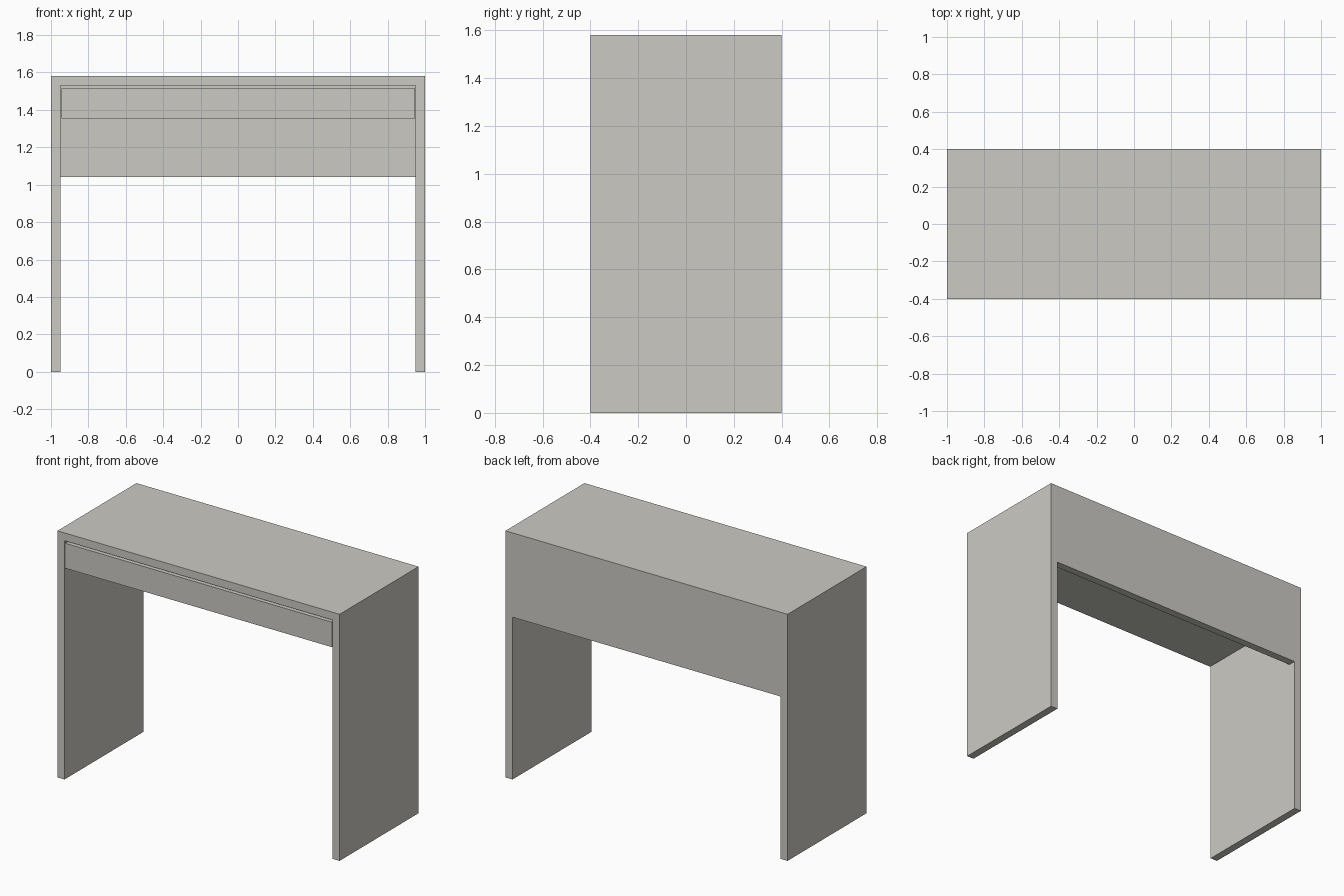
import bpy

if "Cube" in bpy.data.objects:
    bpy.data.objects.remove(bpy.data.objects["Cube"])

# One warm grey for the whole desk
grey = bpy.data.materials.new("warm grey")
grey.diffuse_color = (0.60, 0.59, 0.55, 1)
grey.use_nodes = True
grey.node_tree.nodes["Principled BSDF"].inputs["Base Color"].default_value = grey.diffuse_color


def box(name, x, y, z):
    """Box spanning the given (min, max) ranges."""
    spans = (x, y, z)
    bpy.ops.mesh.primitive_cube_add(size=1)
    ob = bpy.context.object
    ob.name = name
    for v in ob.data.vertices:
        for i, (lo, hi) in enumerate(spans):
            v.co[i] = hi if v.co[i] > 0 else lo
    ob.data.materials.append(grey)
    return ob


T = 0.05             # board thickness
W, D = 1.0, 0.4      # half width, half depth
TOP, UNDER = 1.58, 1.53

# Desk top
box("desk_top", (-W, W), (-D, D), (UNDER, TOP))

# Full-depth side panels acting as legs
box("left_side_panel", (-W, -W + T), (-D, D), (0, UNDER))
box("right_side_panel", (W - T, W), (-D, D), (0, UNDER))

# Back modesty panel
box("back_panel", (-W + T, W - T), (D - T, D), (1.04, UNDER))

# Drawer: front with a shadow gap, and an open-topped tray behind it
DX, Z0, Z1, WALL = 0.945, 1.355, 1.515, 0.02
FRONT, REAR = -D + 0.03, D - T
box("drawer_front", (-DX, DX), (-D, FRONT), (Z0, Z1))
box("drawer_bottom", (-DX, DX), (FRONT, REAR), (Z0, Z0 + WALL))
box("drawer_left_wall", (-DX, -DX + WALL), (FRONT, REAR), (Z0 + WALL, Z1))
box("drawer_right_wall", (DX - WALL, DX), (FRONT, REAR), (Z0 + WALL, Z1))
box("drawer_back_wall", (-DX + WALL, DX - WALL), (REAR - WALL, REAR), (Z0 + WALL, Z1))
